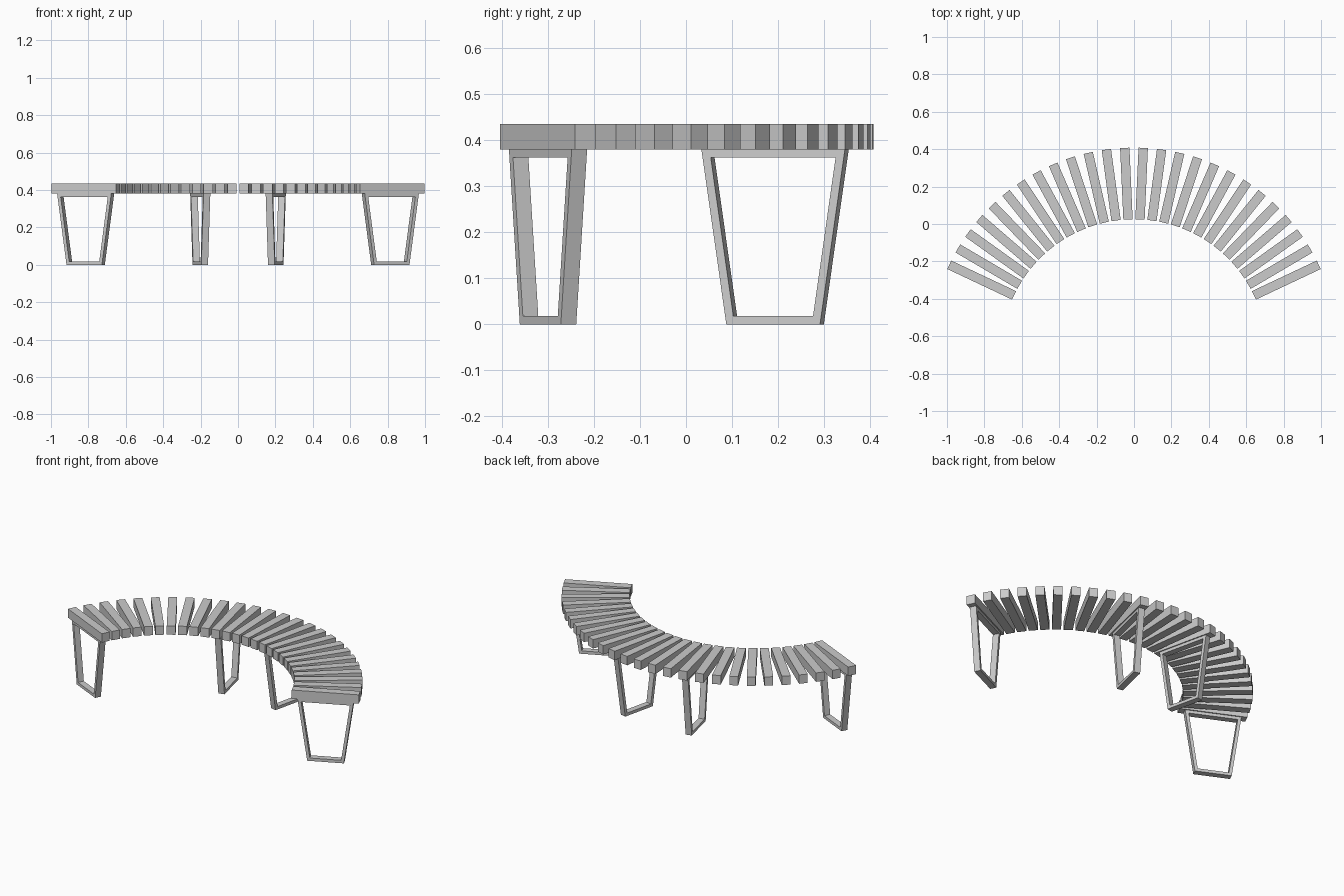
import bpy, bmesh, math
from mathutils import Matrix

if "Cube" in bpy.data.objects:
    bpy.data.objects.remove(bpy.data.objects["Cube"])

CY = -0.684                    # arc centre on the y axis
R_IN, R_OUT = 0.709, 1.092     # slat ends
SLATS, STEP = 26, math.radians(5.18)
WIDTH = 0.05
Z_SEAT, Z_TOP = 0.38, 0.435
R_MID = (R_IN + R_OUT) / 2


def make_object(name, bm, angle):
    """Place a part built along +x (radial) at an angle measured from +y."""
    bmesh.ops.recalc_face_normals(bm, faces=bm.faces)
    mesh = bpy.data.meshes.new(name)
    bm.to_mesh(mesh)
    bm.free()
    obj = bpy.data.objects.new(name, mesh)
    bpy.context.collection.objects.link(obj)
    obj.location = (0, CY, 0)
    obj.rotation_euler = (0, 0, math.pi / 2 - angle)
    return obj


def slat(name, angle):
    bm = bmesh.new()
    size = Matrix.Diagonal((R_OUT - R_IN, WIDTH, Z_TOP - Z_SEAT, 1))
    move = Matrix.Translation((R_MID, 0, (Z_SEAT + Z_TOP) / 2))
    bmesh.ops.create_cube(bm, size=1, matrix=move @ size)
    return make_object(name, bm, angle)


def leg_frame(name, angle, top=0.16, bottom=0.1045, bar=0.018, depth=0.037):
    """Closed trapezoid frame of flat bar, standing in the radial plane."""
    slope = (top - bottom) / Z_SEAT
    side = bar * math.hypot(1, slope)
    outer = [(-bottom, 0), (bottom, 0), (top, Z_SEAT), (-top, Z_SEAT)]
    b = bottom + slope * bar - side
    t = top - slope * bar - side
    inner = [(-b, bar), (b, bar), (t, Z_SEAT - bar), (-t, Z_SEAT - bar)]
    bm = bmesh.new()
    rings = [[bm.verts.new((R_MID + x, y, z)) for x, z in loop]
             for loop, y in ((outer, -depth / 2), (outer, depth / 2),
                             (inner, depth / 2), (inner, -depth / 2))]
    for k in range(4):
        a, c = rings[k], rings[(k + 1) % 4]
        for i in range(4):
            j = (i + 1) % 4
            bm.faces.new((a[i], a[j], c[j], c[i]))
    return make_object(name, bm, angle)


# Seat slats fanned along the arc
for i in range(SLATS):
    slat(f"seat_slat_{i + 1:02d}", (i - (SLATS - 1) / 2) * STEP)

# Leg frames under the end slats and the third slats from the middle
for i, k in enumerate((-12.5, -2.5, 2.5, 12.5)):
    leg_frame(f"leg_frame_{i + 1}", k * STEP)
